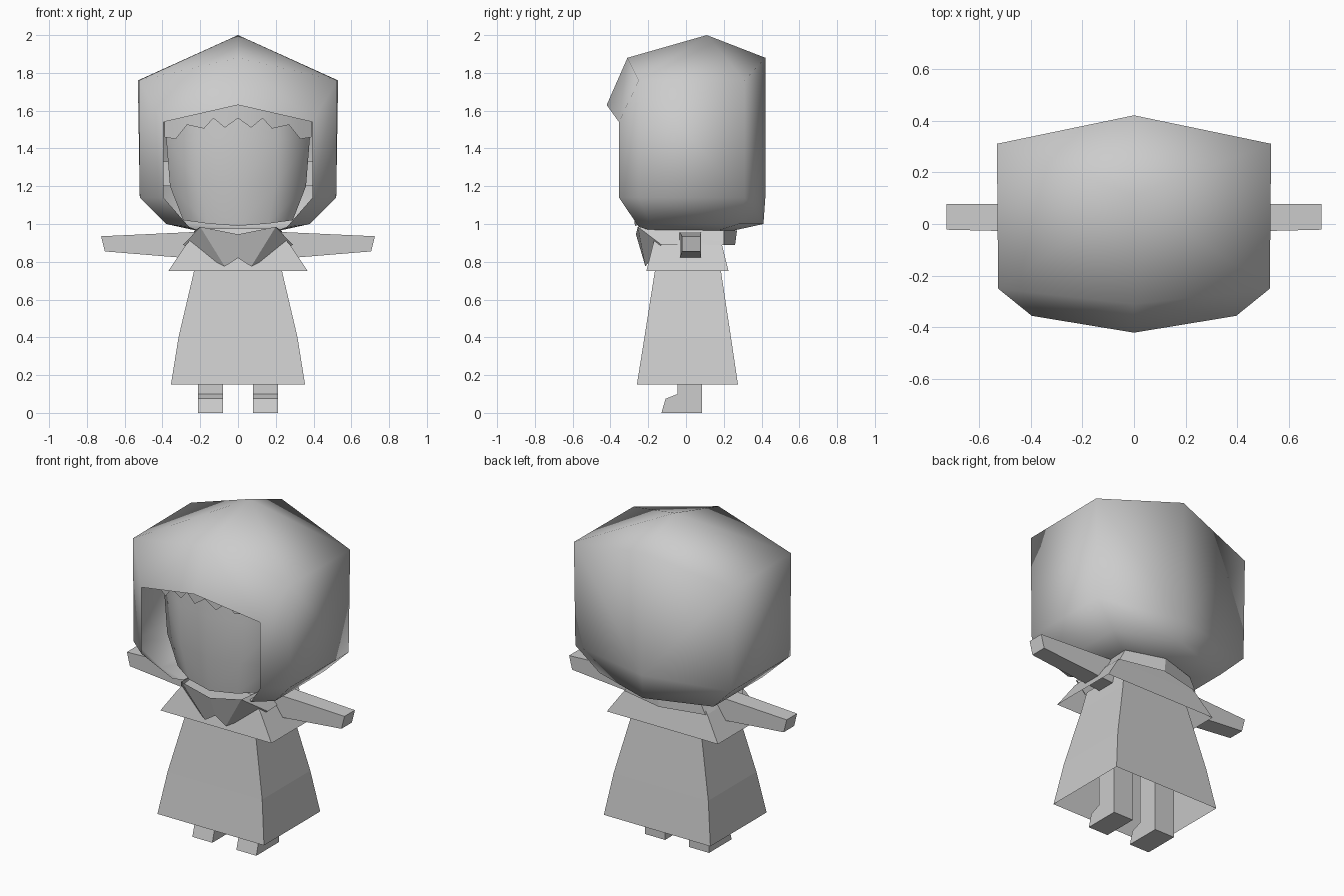
import bpy, bmesh

cube = bpy.data.objects.get("Cube")
if cube:
    bpy.data.objects.remove(cube, do_unlink=True)

grey = bpy.data.materials.new("plain_grey")
grey.use_nodes = True
grey.diffuse_color = (0.604, 0.604, 0.604, 1)
grey.node_tree.nodes["Principled BSDF"].inputs["Base Color"].default_value = (0.604, 0.604, 0.604, 1)


def make(name, verts, faces, smooth=False, mirror=False):
    """Mesh object with consistent normals, optionally mirrored across x."""
    bm = bmesh.new()
    vs = [bm.verts.new(v) for v in verts]
    for f in faces:
        bm.faces.new([vs[i] for i in f]).smooth = smooth
    bmesh.ops.recalc_face_normals(bm, faces=bm.faces[:])
    me = bpy.data.meshes.new(name)
    bm.to_mesh(me)
    bm.free()
    me.materials.append(grey)
    ob = bpy.data.objects.new(name, me)
    bpy.context.collection.objects.link(ob)
    if mirror:
        mod = ob.modifiers.new("Mirror", 'MIRROR')
        mod.merge_threshold = 0.001
    return ob


def loft(name, rings, closed=True, caps=(False, False), **kw):
    """Skin equal-length rings of points."""
    n = len(rings[0])
    verts = [p for r in rings for p in r]
    faces = [(k * n + i, k * n + (i + 1) % n, (k + 1) * n + (i + 1) % n, (k + 1) * n + i)
             for k in range(len(rings) - 1) for i in range(n if closed else n - 1)]
    if caps[0]:
        faces.append(tuple(range(n)))
    if caps[1]:
        faces.append(tuple(range((len(rings) - 1) * n, len(rings) * n)))
    return make(name, verts, faces, **kw)


def rect(z, x, y0, y1):
    return [(-x, y0, z), (x, y0, z), (x, y1, z), (-x, y1, z)]


# Hood: half shell with an open front, mirrored
hood_verts = [
    (0, .11, 2), (0, -.31, 1.88), (.525, -.25, 1.76), (.53, .31, 1.76), (0, .42, 1.88),   # 0-4 crown
    (0, -.42, 1.63), (.395, -.355, 1.54),                                                # 5-6 brow rim
    (.395, -.355, 1.14), (.52, -.25, 1.14), (.52, .31, 1.14), (0, .42, 1.14),            # 7-10 cheeks
    (.26, -.25, .985), (.38, -.19, 1.0), (.38, .28, 1.0), (0, .41, 1.0),                 # 11-14 jaw
    (.22, -.2, .97), (.22, .17, .965), (0, .25, .965)]                                   # 15-17 neck edge
hood_faces = [(0, 1, 2), (0, 2, 3), (0, 3, 4), (1, 5, 6, 2), (2, 6, 7, 8), (2, 8, 9, 3),
              (3, 9, 10, 4), (7, 11, 12, 8), (8, 12, 13, 9), (9, 13, 14, 10),
              (11, 15, 12), (12, 15, 16, 13), (13, 16, 17, 14)]
make("hood", hood_verts, hood_faces, smooth=True, mirror=True)

# Head: half rows from the face centre round to the back
rows = []
for z, dz, w, front in [(.99, .03, .29, -.27), (1.2, 0, .36, -.295), (1.45, 0, .38, -.30), (1.72, 0, .36, -.28)]:
    rows.append([(0, front, z), (w * .55, front + .035, z + dz * .4), (w, -.16, z + dz),
                 (w * .95, .12, z + dz), (0, .2, z + dz)])
loft("head", rows, closed=False, smooth=True, mirror=True)

# Fringe with a jagged lower edge, bent round the forehead
zigzag = [(0, 1.56), (.07, 1.51), (.13, 1.56), (.18, 1.505), (.27, 1.525), (.33, 1.45), (.39, 1.46)]
bend = lambda x: -.315 + .9 * x * x
loft("fringe", [[(x, bend(x), z) for x, z in zigzag],
                [(x, bend(x), 1.68) for x, z in zigzag]], closed=False, smooth=True, mirror=True)

# Ears
loft("ears", [[(x, -.1, 1.2), (x, 0, 1.2), (x, 0, 1.33), (x, -.1, 1.33)] for x in (.34, .4)],
     caps=(False, True), mirror=True)

# Collar with a two-pointed front flap
make("collar",
     [(0, -.265, .945), (.2, -.255, .985), (.23, .2, .965), (0, .27, .965),
      (0, -.215, .82), (.07, -.215, .775), (.29, -.13, .89), (.27, .2, .89), (0, .26, .89)],
     [(0, 1, 5, 4), (1, 6, 5), (1, 2, 7, 6), (2, 3, 8, 7)], mirror=True)

# Shoulder cape and dress
loft("cape", [rect(.75, .37, -.21, .225), rect(.89, .275, -.175, .19), rect(.975, .2, -.15, .165)],
     caps=(False, True))
loft("dress", [rect(.15, .355, -.26, .275), rect(.4, .315, -.22, .238),
               rect(.75, .233, -.165, .185), rect(.86, .21, -.15, .165)], caps=(False, True))

# Arms
loft("arms", [[(xb, y0, zb), (xb, y1, zb), (xt, y1, zt), (xt, y0, zt)]
              for xb, xt, y0, y1, zb, zt in [(.18, .18, -.035, .08, .812, .96),
                                             (.705, .725, -.022, .077, .855, .935)]],
     caps=(True, True), mirror=True)

# Legs with boots: side profile extruded across
side = [(.085, 0), (-.13, 0), (-.108, .075), (-.045, .1), (-.045, .5), (.085, .5)]
loft("legs", [[(x, y, z) for y, z in side] for x in (.08, .213)], caps=(True, True), mirror=True)
